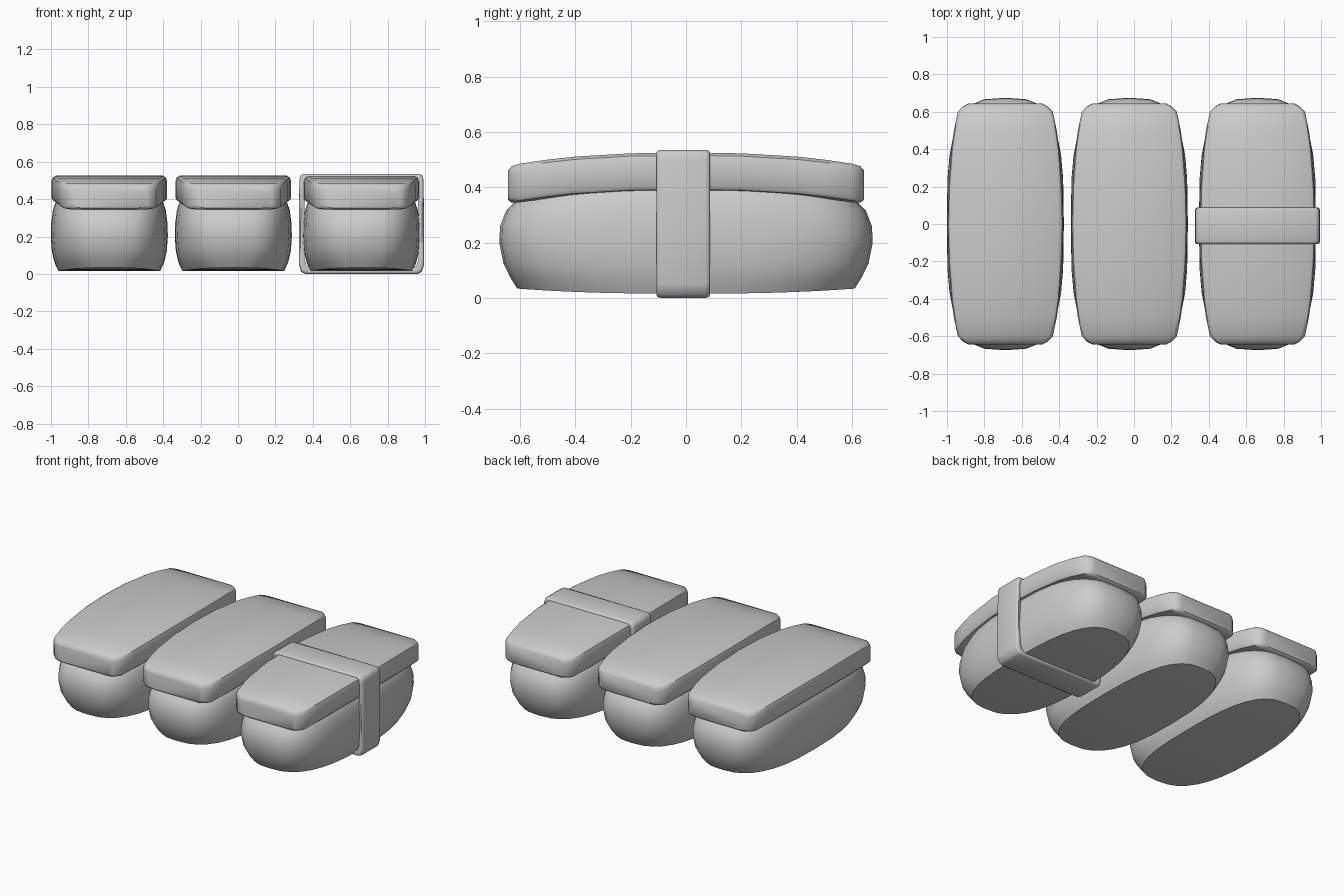
import bpy, bmesh, math

cube = bpy.data.objects.get("Cube")
if cube:
    bpy.data.objects.remove(cube, do_unlink=True)

grey = bpy.data.materials.new("plain grey")
grey.use_nodes = True
colour = (0.6, 0.6, 0.6, 1)
grey.diffuse_color = colour
grey.node_tree.nodes["Principled BSDF"].inputs["Base Color"].default_value = colour


def loft(name, rings, x, caps=None, loop=False, angle=40):
    """Skin closed rings of points; caps is 'ngon', 'strip' or None."""
    bm = bmesh.new()
    rows = [[bm.verts.new(p) for p in ring] for ring in rings]
    n = len(rows[0])
    pairs = list(zip(rows, rows[1:]))
    if loop:
        pairs.append((rows[-1], rows[0]))
    for a, b in pairs:
        for i in range(n):
            j = (i + 1) % n
            bm.faces.new((a[i], a[j], b[j], b[i]))
    for row in (rows[0], rows[-1]):
        if caps == "ngon":
            bm.faces.new(row)
        elif caps == "strip":
            # Join each point to its mirror across the long axis
            for i in range(-n // 4, n // 4):
                quad = [row[k % n] for k in (i, i + 1, n // 2 - i - 1, n // 2 - i)]
                bm.faces.new(list(dict.fromkeys(quad)))
    bmesh.ops.recalc_face_normals(bm, faces=bm.faces)
    mesh = bpy.data.meshes.new(name)
    bm.to_mesh(mesh)
    bm.free()
    mesh.shade_smooth()
    mesh.set_sharp_from_angle(angle=math.radians(angle))
    mesh.materials.append(grey)
    obj = bpy.data.objects.new(name, mesh)
    obj.location.x = x
    bpy.context.collection.objects.link(obj)
    return obj


def droop(y):
    return 0.04 * (abs(y) / 0.6) ** 2.5


def spow(v, e):
    return math.copysign(abs(v) ** e, v)


def base_ring(half_w, half_l, z, bend, power, n=32):
    ring = []
    for i in range(n):
        t = math.tau * i / n
        px = half_w * spow(math.cos(t), 2 / power)
        py = half_l * spow(math.sin(t), 2 / power)
        ring.append((px, py, z + bend * droop(py)))
    return ring


def rice_base(name, x):
    # half width, half length, height, bend, squareness
    levels = [(0.272, 0.61, 0.015, 0.45, 2.7), (0.293, 0.635, 0.06, 0.3, 2.9),
              (0.307, 0.66, 0.12, 0.1, 3.1), (0.313, 0.675, 0.2, 0, 3.2),
              (0.311, 0.672, 0.27, -0.2, 3.2), (0.302, 0.65, 0.34, -0.5, 3.2),
              (0.285, 0.615, 0.39, -0.9, 3.2), (0.25, 0.57, 0.43, -1, 3.2)]
    loft(name, [base_ring(*lv) for lv in levels], x, "strip")


def topping(name, x):
    # Half plan outline: distance along, half width, edge squeeze
    half = [(0, 0.309, 0), (0.2, 0.304, 0), (0.4, 0.289, 0), (0.5, 0.275, 0),
            (0.6, 0.254, 0), (0.63, 0.225, 0.004), (0.643, 0.2, 0.016)]
    stations = [(-y, w, s) for y, w, s in half[:0:-1]] + half
    rings = []
    for y, w, s in stations:
        d = droop(y)
        right = [(w - 0.045, 0.385 + s), (w - 0.01, 0.392 + s), (w, 0.405 + s),
                 (w, 0.495 - s), (w - 0.006, 0.515 - s), (w - 0.022, 0.525 - s)]
        outline = right + [(-px, pz) for px, pz in reversed(right)]
        rings.append([(px, y, pz - d) for px, pz in outline])
    loft(name, rings, x, "ngon")


def band(name, x):
    # Rounded rectangle loop with softened rims
    def ring(y, inset):
        w, top, bottom = 0.335 - inset, 0.535 - inset, inset
        right = [(w - 0.035, bottom), (w - 0.012, bottom + 0.012), (w, bottom + 0.05),
                 (w, 0.25), (w - 0.003, top - 0.035), (w - 0.008, top - 0.01),
                 (w - 0.025, top)]
        outline = right + [(-px, pz) for px, pz in reversed(right)]
        return [(px, y - 0.01, pz) for px, pz in outline]
    section = [(-0.09, 0.03), (-0.097, 0.01), (-0.092, 0.003), (-0.08, 0),
               (0.08, 0), (0.092, 0.003), (0.097, 0.01), (0.09, 0.03)]
    loft(name, [ring(y, i) for y, i in section], x, loop=True, angle=50)


for side, x in (("right", -0.688), ("middle", -0.025), ("left", 0.66)):
    rice_base(side + "_base", x)
    topping(side + "_topping", x)
band("left_band", 0.66)
